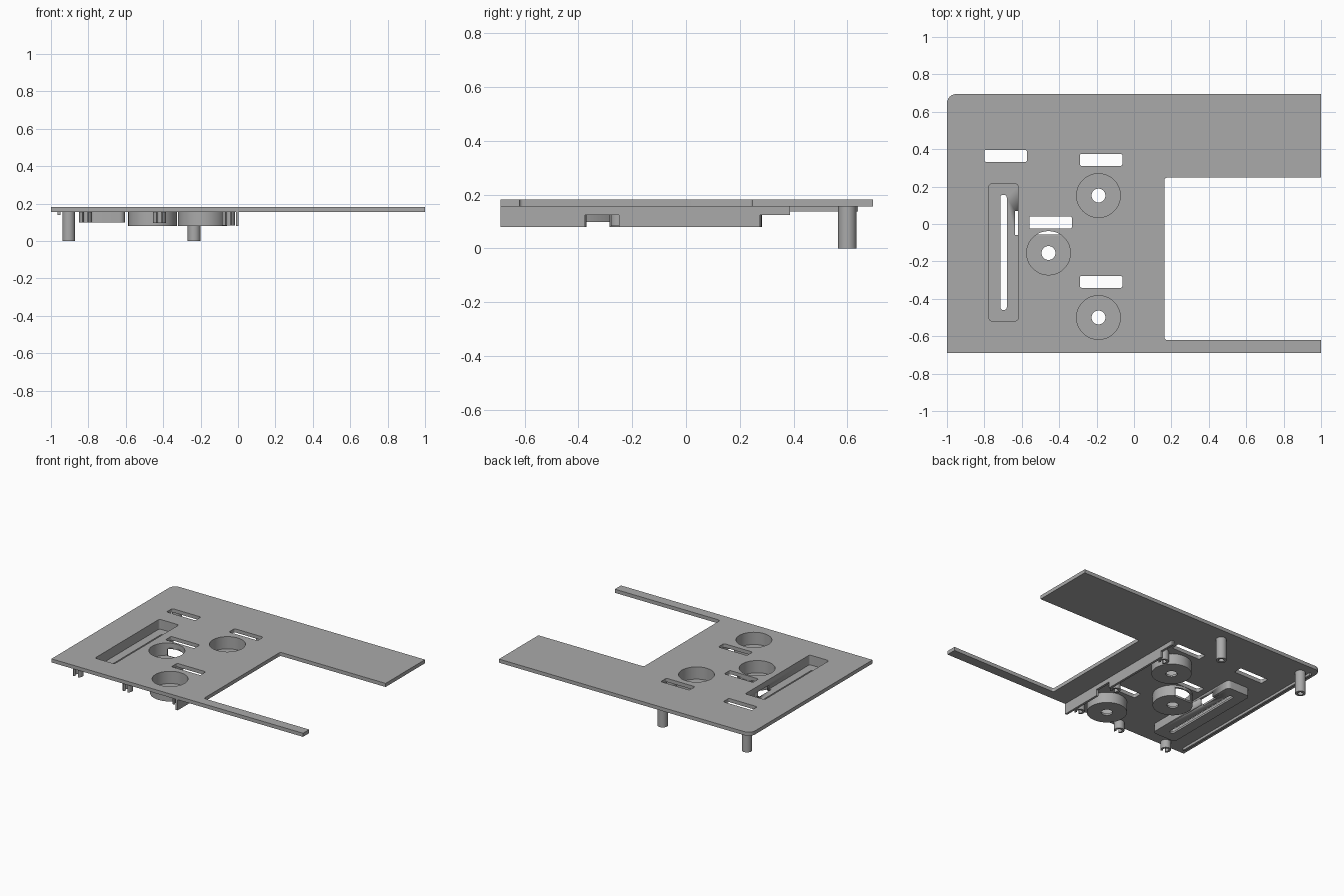
import bpy, bmesh, math
from mathutils import Matrix, Vector

cube = bpy.data.objects.get("Cube")
if cube:
    bpy.data.objects.remove(cube, do_unlink=True)

grey = bpy.data.materials.new("matte grey")
grey.use_nodes = True
COLOUR = (0.4, 0.4, 0.4, 1)
grey.diffuse_color = COLOUR
grey.node_tree.nodes["Principled BSDF"].inputs["Base Color"].default_value = COLOUR

UNDER, TOP = 0.156, 0.182   # plate underside and top


def fillet(points, radii, steps=6):
    """Closed outline with every corner rounded by its radius."""
    out = []
    for i, p in enumerate(points):
        p = Vector(p)
        r = radii[i] if isinstance(radii, list) else radii
        if r == 0:
            out.append(p)
            continue
        a = (Vector(points[i - 1]) - p).normalized() * r
        b = (Vector(points[(i + 1) % len(points)]) - p).normalized() * r
        for k in range(steps + 1):
            t = k / steps * math.pi / 2
            out.append(p + a * (1 - math.sin(t)) + b * (1 - math.cos(t)))
    return out


def rect(x0, x1, y0, y1, r=0.0):
    return fillet([(x0, y0), (x1, y0), (x1, y1), (x0, y1)], r)


def circle(x, y, r, n=48):
    return [(x + r * math.cos(2 * math.pi * k / n), y + r * math.sin(2 * math.pi * k / n))
            for k in range(n)]


def slab(name, loops, z0, z1, turn=None):
    """Solid slab from an outline followed by its holes."""
    curve = bpy.data.curves.new(name, 'CURVE')
    curve.dimensions = '2D'
    curve.fill_mode = 'BOTH'
    curve.extrude = (z1 - z0) / 2
    for loop in loops:
        s = curve.splines.new('POLY')
        s.points.add(len(loop) - 1)
        for pt, co in zip(s.points, loop):
            pt.co = (co[0], co[1], 0, 1)
        s.use_cyclic_u = True
    temp = bpy.data.objects.new(name, curve)
    bpy.context.collection.objects.link(temp)
    bpy.context.view_layer.update()
    mesh = bpy.data.meshes.new_from_object(temp)
    bpy.data.objects.remove(temp, do_unlink=True)
    bm = bmesh.new()
    bm.from_mesh(mesh)
    bmesh.ops.translate(bm, verts=bm.verts, vec=(0, 0, (z0 + z1) / 2))
    if turn:
        bmesh.ops.transform(bm, verts=bm.verts, matrix=turn)
    bmesh.ops.remove_doubles(bm, verts=bm.verts, dist=0.0001)
    bmesh.ops.recalc_face_normals(bm, faces=bm.faces)
    bm.to_mesh(mesh)
    bm.free()
    mesh.name = name
    mesh.materials.clear()
    mesh.materials.append(grey)
    obj = bpy.data.objects.new(name, mesh)
    bpy.context.collection.objects.link(obj)
    bpy.ops.object.select_all(action='DESELECT')
    obj.select_set(True)
    bpy.context.view_layer.objects.active = obj
    bpy.ops.object.shade_smooth_by_angle(angle=math.radians(30))
    return obj


def cut(obj, cutter):
    mod = obj.modifiers.new("window", 'BOOLEAN')
    mod.operation = 'DIFFERENCE'
    mod.solver = 'EXACT'
    mod.object = cutter
    cutter.hide_render = True
    cutter.hide_set(True)


# Plate with its side bay, slots, wells and tray opening
WELLS = [(-0.19, 0.152), (-0.457, -0.155), (-0.19, -0.5)]
outline = fillet([(-1, -0.69), (1, -0.69), (1, -0.62), (0.162, -0.62),
                  (0.162, 0.248), (1, 0.248), (1, 0.695), (-1, 0.695)],
                 [0, 0, 0, 0.015, 0.015, 0, 0, 0.05])
slots = [rect(x, x + 0.228, y, y + 0.064, 0.01)
         for x, y in [(-0.8, 0.332), (-0.29, 0.311), (-0.56, -0.024), (-0.29, -0.341)]]
tray_hole = rect(-0.775, -0.62, -0.518, 0.214, 0.014)
slab("plate", [outline, tray_hole] + slots + [circle(x, y, 0.117) for x, y in WELLS],
     UNDER, TOP)

# Round wells hanging under the plate
well_parts = []
for x, y in WELLS:
    wall = slab("well_wall", [circle(x, y, 0.13), circle(x, y, 0.117)], 0.08, UNDER)
    floor = slab("well_floor", [circle(x, y, 0.117), circle(x, y, 0.037)], 0.08, 0.094)
    well_parts.append((wall, floor))

# Window in the back of the middle well
well_cutter = slab("well_window_cutter", [rect(-0.525, -0.39, -0.057, 0.01)], 0.07, 0.14)
for part in well_parts[1]:
    cut(part, well_cutter)

# Slider tray with a long slit and a side window
tray_wall = slab("tray_wall", [rect(-0.79, -0.605, -0.533, 0.229, 0.028), tray_hole],
                 0.098, UNDER)
tray_floor = slab("tray_floor", [tray_hole, rect(-0.715, -0.68, -0.46, 0.156, 0.016)],
                  0.098, 0.112)
tray_cutter = slab("tray_window_cutter", [rect(-0.635, -0.59, -0.058, 0.07)], 0.08, 0.14)
cut(tray_wall, tray_cutter)
cut(tray_floor, tray_cutter)

# Stepped rib below the plate, drawn in y and z and turned upright
upright = Matrix(((0, 0, 1, 0), (1, 0, 0, 0), (0, 1, 0, 0), (0, 0, 0, 1)))
rib = [(-0.69, 0.08), (-0.375, 0.08), (-0.375, 0.125), (-0.25, 0.125), (-0.25, 0.08),
       (0.275, 0.08), (0.275, 0.125), (0.387, 0.125), (0.387, UNDER), (-0.69, UNDER)]
slab("rib", [rib], -0.012, 0.004, upright)

# Low ridge along the right edge
slab("edge_ridge", [rect(-0.965, -0.95, -0.64, 0.64)], 0.138, UNDER)

# Hollow support pins
for x in (-0.905, -0.235):
    slab("support_pin", [circle(x, 0.6, 0.034, 32), circle(x, 0.6, 0.018, 32)], 0, UNDER)


# Split clips, open towards the front
def clip(x, y, bottom):
    arc = [math.radians(-60 + 300 * k / 24) for k in range(25)]
    ring = [(x + 0.034 * math.cos(a), y + 0.034 * math.sin(a)) for a in arc]
    ring += [(x + 0.019 * math.cos(a), y + 0.019 * math.sin(a)) for a in reversed(arc)]
    slab("split_clip", [ring], bottom, UNDER)


for x, y, bottom in [(-0.815, -0.65, 0.098), (-0.42, -0.65, 0.096), (-0.051, -0.61, 0.083),
                     (-0.051, -0.25, 0.083), (-0.051, 0.238, 0.083)]:
    clip(x, y, bottom)
